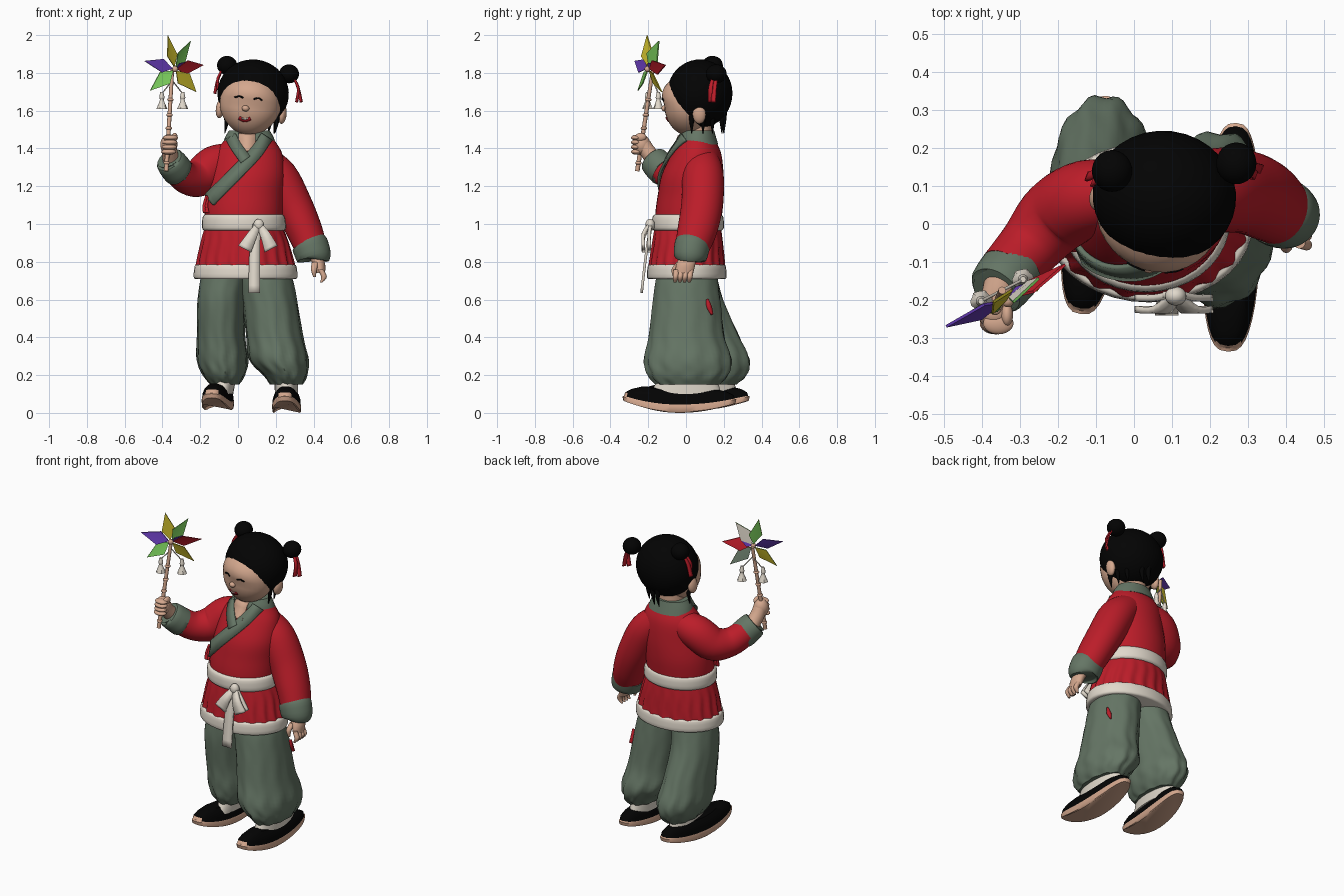
import bpy, bmesh, math
from math import sin, cos, pi, radians
from mathutils import Vector, Matrix
from mathutils.bvhtree import BVHTree

cube = bpy.data.objects.get("Cube")
if cube:
    bpy.data.objects.remove(cube)


def material(name, r, g, b):
    m = bpy.data.materials.new(name)
    m.use_nodes = True
    m.diffuse_color = (r, g, b, 1)
    bsdf = m.node_tree.nodes["Principled BSDF"]
    bsdf.inputs["Base Color"].default_value = (r, g, b, 1)
    bsdf.inputs["Roughness"].default_value = 0.8
    return m


BLACK = material("black", .001, .001, .001)
RED = material("red", .5, .012, .022)
GREEN = material("grey green", .13, .18, .13)
CREAM = material("cream", .75, .69, .6)
SKIN = material("skin", .66, .39, .27)
PURPLE = material("purple", .12, .04, .42)
YELLOW = material("yellow", .6, .5, .025)
LIME = material("lime", .2, .62, .11)


def finish(name, bm, mats, thick=0):
    bmesh.ops.recalc_face_normals(bm, faces=bm.faces)
    me = bpy.data.meshes.new(name)
    bm.to_mesh(me)
    bm.free()
    for m in mats:
        me.materials.append(m)
    me.shade_smooth()
    me.set_sharp_from_angle(angle=radians(45))
    ob = bpy.data.objects.new(name, me)
    bpy.context.collection.objects.link(ob)
    if thick:
        mod = ob.modifiers.new("thickness", "SOLIDIFY")
        mod.thickness, mod.offset = thick, 0
    return ob


def spline(pts, steps):
    """Smooth curve through tuples of any length."""
    out = []
    for i in range(len(pts) - 1):
        p0, p1, p2, p3 = pts[max(i - 1, 0)], pts[i], pts[i + 1], pts[min(i + 2, len(pts) - 1)]
        for s in range(steps):
            t = s / steps
            out.append([.5 * (2 * b + (c - a) * t + (2 * a - 5 * b + 4 * c - d) * t * t
                              + (3 * b - a - 3 * c + d) * t ** 3) for a, b, c, d in zip(p0, p1, p2, p3)])
    return out + [list(pts[-1])]


def loft(name, rings, mat, upright=True, n=36, steps=5, ripple=0, waves=9):
    """Rings are x, y, z and two radii; ripple grows towards the last ring."""
    rings = spline(rings, steps)
    bm, loops = bmesh.new(), []
    for i, (x, y, z, ra, rb) in enumerate(rings):
        c, a, b = Vector((x, y, z)), Vector((1, 0, 0)), Vector((0, 1, 0))
        if not upright:
            t = Vector(rings[min(i + 1, len(rings) - 1)][:3]) - Vector(rings[max(i - 1, 0)][:3])
            a = t.cross(b).normalized()
            b = t.cross(a).normalized()
        loop = []
        for k in range(n):
            th = 2 * pi * k / n
            w = 1 + ripple * i / len(rings) * sin(waves * th + .6 * sin(i))
            loop.append(bm.verts.new(c + a * ra * w * cos(th) + b * rb * w * sin(th)))
        loops.append(loop)
    for l0, l1 in zip(loops, loops[1:]):
        for k in range(n):
            bm.faces.new((l0[k], l0[(k + 1) % n], l1[(k + 1) % n], l1[k]))
    bm.faces.new(loops[0])
    bm.faces.new(loops[-1])
    return finish(name, bm, [mat])


def ball(name, loc, size, mat, rot=Matrix(), shape=None):
    bm = bmesh.new()
    bmesh.ops.create_uvsphere(bm, u_segments=32, v_segments=20, radius=1)
    if shape:
        for v in bm.verts:
            shape(v.co)
    bm.transform(Matrix.Translation(loc) @ rot @ Matrix.Diagonal((*size, 1)))
    return finish(name, bm, [mat])


def strip(name, left, right, mat, thick):
    bm = bmesh.new()
    rows = [(bm.verts.new(a), bm.verts.new(b)) for a, b in zip(left, right)]
    for (a, b), (c, d) in zip(rows, rows[1:]):
        bm.faces.new((a, b, d, c))
    return finish(name, bm, [mat], thick)


def ribbon(name, pts, mat, across=(1, 0, 0), thick=.008):
    """Points are x, y, z and width."""
    path, w = spline(pts, 4), Vector(across) / 2
    strip(name, [Vector(p[:3]) - w * p[3] for p in path], [Vector(p[:3]) + w * p[3] for p in path], mat, thick)


def drape(name, target, pts, width, mat, lift=.008, thick=.008):
    """Lay a band, given as x and z, on the front of a part."""
    me = target.data
    tree = BVHTree.FromPolygons([v.co for v in me.vertices], [tuple(p.vertices) for p in me.polygons])
    path, sides = spline(pts, 8), ([], [])
    for i, (x, z) in enumerate(path):
        a, b = path[max(i - 1, 0)], path[min(i + 1, len(path) - 1)]
        nrm = Vector((a[1] - b[1], b[0] - a[0])).normalized() * width / 2
        for s, side in zip((-1, 1), sides):
            p = Vector((x + s * nrm.x, -1, z + s * nrm.y))
            hit = tree.ray_cast(p, Vector((0, 1, 0)))[0] or tree.find_nearest(Vector((p.x, 0, p.z)))[0]
            side.append(hit - Vector((0, lift, 0)))
    strip(name, *sides, mat, thick)


# Head and face
TILT = Matrix.Rotation(radians(-7), 4, "Z") @ Matrix.Rotation(radians(7), 4, "Y")


def face_shape(co):
    if co.z < 0:
        co.x *= 1 - .16 * co.z * co.z
    else:
        co.y *= 1 + .18 * sin(pi * co.z)


face = ball("face", (.065, .015, 1.635), (.163, .13, .168), SKIN, TILT, face_shape)
ball("hair", (.08, .073, 1.69), (.19, .173, .181), BLACK, TILT)
ball("nose", (.04, -.112, 1.612), (.02, .018, .016), SKIN, TILT)
drape("right_eye", face, [(-.018, 1.67), (.006, 1.676), (.028, 1.668)], .008, BLACK, .003, .004)
drape("left_eye", face, [(.082, 1.66), (.106, 1.666), (.128, 1.655)], .008, BLACK, .003, .004)
drape("mouth", face, [(.005, 1.562), (.035, 1.549), (.066, 1.558)], .018, RED, .003, .004)
drape("teeth", face, [(.018, 1.561), (.036, 1.555), (.054, 1.56)], .007, CREAM, .006, .003)
for side, x, z in (("left", .235, 1.58), ("right", -.095, 1.61)):
    ball(side + "_ear", (x, .07, z), (.022, .035, .05), SKIN, TILT)
loft("neck", [(.06, .06, 1.4, .08, .075), (.06, .06, 1.56, .075, .075)], SKIN)

# Hair buns, ribbons and loose strands
for side, s, x, y, z in (("left", 1, .27, .16, 1.795), ("right", -1, -.058, .14, 1.84)):
    ball(side + "_bun", (x, y, z), (.053, .055, .05), BLACK)
    for k in range(2):
        ribbon(side + "_hair_ribbon", [(x + s * .03, y - .02 + .02 * k, z - .03, .016),
                                       (x + s * .05, y - .03 + .02 * k, z - .08, .024),
                                       (x + s * (.04 + .025 * k), y - .03 + .015 * k, z - .15, .026)],
               RED, (.35, .9, 0))
for x, y in ((.205, .03), (.2, .09), (.17, .14), (.06, .2), (.1, .19), (-.06, .06)):
    loft("hair_strand", [(x, y, 1.6, .018, .018), (x, y, 1.54, .012, .012), (x - .01, y, 1.48, .002, .002)],
         BLACK, n=8)

# Jacket
torso = loft("jacket", [(.03, .01, .98, .2, .172), (.03, .015, 1.06, .207, .177), (.035, .025, 1.15, .207, .175),
                        (.05, .035, 1.26, .2, .164), (.055, .055, 1.37, .18, .132),
                        (.06, .06, 1.44, .135, .098), (.06, .058, 1.48, .105, .083)], RED)
loft("collar_ring", [(.06, .065, 1.42, .142, .106), (.06, .062, 1.46, .128, .097),
                     (.06, .065, 1.495, .108, .084)], GREEN)
drape("neckline", torso, [(.05, 1.51), (.045, 1.385)], .09, SKIN, .016)
drape("under_collar", torso, [(-.045, 1.475), (-.01, 1.41), (.04, 1.34)], .06, GREEN, .02)
drape("over_collar", torso, [(.15, 1.46), (.1, 1.385), (.03, 1.31), (-.07, 1.21), (-.155, 1.125)],
      .068, GREEN, .014, .014)
for k in range(2):
    x = -.155 - .012 * k
    ribbon("side_tie", [(x, -.05, 1.15, .012), (x - .012, -.06, 1.1, .016), (x - .008, -.07, 1.06, .022)], RED)

# Jacket skirt, hem, sash and bow
loft("jacket_skirt", [(.03, .01, 1.0, .2, .172), (.035, .008, .9, .232, .186), (.04, .004, .76, .262, .2)],
     RED, n=120, ripple=.035, waves=20)
loft("skirt_hem", [(.04, .004, .785, .258, .197), (.04, .004, .775, .27, .207), (.04, .004, .72, .275, .211),
                   (.04, .004, .708, .262, .2)], CREAM, steps=3)
loft("sash", [(.03, .01, 1.05, .205, .175), (.03, .01, 1.035, .218, .188), (.032, .01, .98, .222, .19),
              (.032, .01, .965, .21, .178)], CREAM, steps=3)
ball("bow_knot", (.11, -.19, .995), (.028, .025, .032), CREAM)
for s in (-1, 1):
    for y in (-.225, -.195):
        ribbon("bow_loop", [(.11, -.185, 1.0, .03), (.11 + s * .035, y, .94, .055),
                            (.105 + s * .07, y, .868, .08)], CREAM, (.85, 0, .45 * s), .018)
ribbon("sash_tail", [(.1, -.185, 1.0, .045), (.088, -.21, .85, .055), (.086, -.235, .635, .062)],
       CREAM, thick=.014)

# Sleeves and cuffs
loft("left_sleeve", [(.12, .085, 1.34, .085, .09), (.21, .09, 1.25, .105, .11), (.29, .085, 1.1, .103, .11),
                     (.35, .06, .97, .095, .105), (.388, .03, .87, .085, .09)], RED, False)
loft("right_sleeve", [(-.01, .08, 1.35, .08, .08), (-.12, .07, 1.315, .102, .1), (-.205, .02, 1.245, .1, .1),
                      (-.275, -.06, 1.245, .084, .084), (-.335, -.13, 1.3, .078, .078)], RED, False)
loft("left_cuff", [(.376, .036, .9, .08, .085), (.38, .034, .892, .096, .094), (.402, .022, .825, .092, .088),
                   (.404, .02, .81, .075, .07)], GREEN, False, steps=3)
loft("right_cuff", [(-.312, -.112, 1.275, .07, .07), (-.318, -.118, 1.28, .083, .083),
                    (-.36, -.17, 1.335, .078, .078), (-.364, -.175, 1.34, .06, .06)], GREEN, False, steps=3)

# Lowered hand
loft("left_palm", [(.405, .012, .84, .035, .04), (.427, 0, .79, .034, .05), (.437, -.01, .74, .024, .048)], SKIN)
for k in range(4):
    y = -.05 + .025 * k
    loft("left_finger", [(.437, y, .76, .015, .015), (.455, y - .005, .72, .015, .015),
                         (.44, y - .008, .69, .007, .007)], SKIN, n=12)
loft("left_thumb", [(.41, -.03, .8, .018, .018), (.402, -.06, .76, .016, .016), (.405, -.062, .72, .007, .007)],
     SKIN, n=12)

# Raised hand gripping the stick
loft("right_wrist", [(-.35, -.15, 1.32, .045, .045), (-.362, -.2, 1.38, .042, .042),
                     (-.365, -.225, 1.42, .04, .04)], SKIN, False)
ball("right_fist", (-.366, -.235, 1.42), (.045, .046, .055), SKIN)
for k in range(4):
    ball("right_finger", (-.367 + .003 * k, -.262, 1.382 + .025 * k), (.04, .029, .015), SKIN)
ball("right_thumb", (-.335, -.24, 1.46), (.016, .03, .022), SKIN)

# Trousers, with a small red tab on the left leg
LEGS = {
    "right": [(-.06, .015, .78, .12, .14), (-.075, .02, .7, .125, .15), (-.09, .035, .58, .125, .17),
              (-.09, .085, .4, .127, .2), (-.082, .115, .28, .135, .222), (-.075, .115, .2, .11, .205),
              (-.07, .11, .15, .075, .155)],
    "left": [(.13, .01, .78, .13, .15), (.15, .005, .7, .142, .165), (.17, .005, .58, .145, .18),
             (.195, .005, .4, .15, .2), (.217, .012, .28, .155, .23), (.25, .012, .2, .115, .21),
             (.257, .01, .15, .085, .165)],
}
for side, rings in LEGS.items():
    loft(side + "_trouser_leg", rings, GREEN, n=54, ripple=.045, waves=11)
ribbon("red_tab", [(.285, .11, .6, .008), (.287, .12, .56, .025), (.29, .135, .52, .008)], RED, (-.4, .9, 0), .03)


def shoe(side, loc, half_len, turn):
    """Stacked outlines: a pale sole under a dark upper, toe and heel curling up."""
    bm, n, loops = bmesh.new(), 40, []
    layers = [(0, .9), (.006, .98), (.038, 1), (.044, .97), (.07, .95), (.095, .84), (.115, .64)]
    for h, s in layers:
        loop = []
        for k in range(n):
            c, v = cos(2 * pi * k / n), sin(2 * pi * k / n)
            lift = (.06 if v < 0 else .045) * v * v
            width = .076 - .004 * v
            x = math.copysign(abs(c) ** .7, c) * width * s
            loop.append(bm.verts.new((x, half_len * s * v, h * (1 - .3 * v * v) + lift)))
        loops.append(loop)
    for i, (l0, l1) in enumerate(zip(loops, loops[1:])):
        for k in range(n):
            f = bm.faces.new((l0[k], l0[(k + 1) % n], l1[(k + 1) % n], l1[k]))
            toe_cap = i == 3 and sin(2 * pi * (k + .5) / n) < -.93
            f.material_index = int(i > 2 and not toe_cap)
    bm.faces.new(loops[0])
    bm.faces.new(loops[-1]).material_index = 1
    bm.transform(Matrix.Translation(loc) @ Matrix.Rotation(radians(turn), 4, "Z"))
    finish(side + "_shoe", bm, [SKIN, BLACK])


# Shoes and socks
shoe("right", (-.105, .05, .015), .29, -7)
shoe("left", (.258, -.035, 0), .302, -2)
loft("right_sock", [(-.085, .09, .1, .06, .18), (-.075, .1, .17, .062, .155)], CREAM)
loft("left_sock", [(.257, 0, .09, .062, .19), (.256, .005, .16, .062, .165)], CREAM)

# Pinwheel stick with bamboo joints
LOW, HUB = Vector((-.38, -.258, 1.28)), Vector((-.348, -.175, 1.82))
loft("pinwheel_stick", [(*LOW, .012, .012), (*HUB, .01, .01)], SKIN, False, n=12)
for f in (.08, .42, .55, .7):
    ball("stick_joint", LOW.lerp(HUB, f), (.017, .017, .01), SKIN)

# Pinwheel blades, coloured by side, and a small purple inner fold
U, W = Vector((.888, .46, 0)), Vector((.46, -.888, 0))
CENTRE = HUB + W * .02
BLADES = [(-42, YELLOW, GREEN, 1), (7, RED, RED, 1), (56, LIME, CREAM, 1), (101, YELLOW, LIME, 1),
          (166, PURPLE, PURPLE, 1), (219, LIME, YELLOW, 1), (28, PURPLE, PURPLE, .45)]
for angle, front, back, size in BLADES:
    bm = bmesh.new()
    outline = []
    for da, r, out in ((0, .012, .01), (-28, .08, -.005), (0, .18, 0), (26, .085, .025)):
        a = radians(angle + da)
        outline.append(CENTRE + (U * cos(a) + Vector((0, 0, sin(a)))) * r * size + W * out)
    fr = [bm.verts.new(p) for p in outline]
    bk = [bm.verts.new(p - W * .007) for p in outline]
    for a, b, c in ((0, 1, 2), (0, 2, 3)):
        bm.faces.new((fr[a], fr[b], fr[c]))
        bm.faces.new((bk[c], bk[b], bk[a])).material_index = 1
    for k in range(4):
        j = (k + 1) % 4
        bm.faces.new((fr[k], bk[k], bk[j], fr[j]))
    finish("pinwheel_blade", bm, [front, back])
ball("pinwheel_hub", CENTRE + W * .012, (.016, .016, .016), SKIN)

# Hanging tassels
for s in (-1, 1):
    p = HUB + U * .062 * s
    top = HUB - Vector((0, 0, .06))
    loft("tassel_cord", [(*top, .004, .004), (p.x, p.y, 1.69, .004, .004)], CREAM, n=8)
    loft("tassel", [(p.x, p.y, 1.7, .008, .008), (p.x, p.y, 1.67, .014, .014), (p.x, p.y, 1.655, .011, .011),
                    (p.x, p.y, 1.61, .028, .028)], CREAM, n=16, ripple=.08, waves=6)
